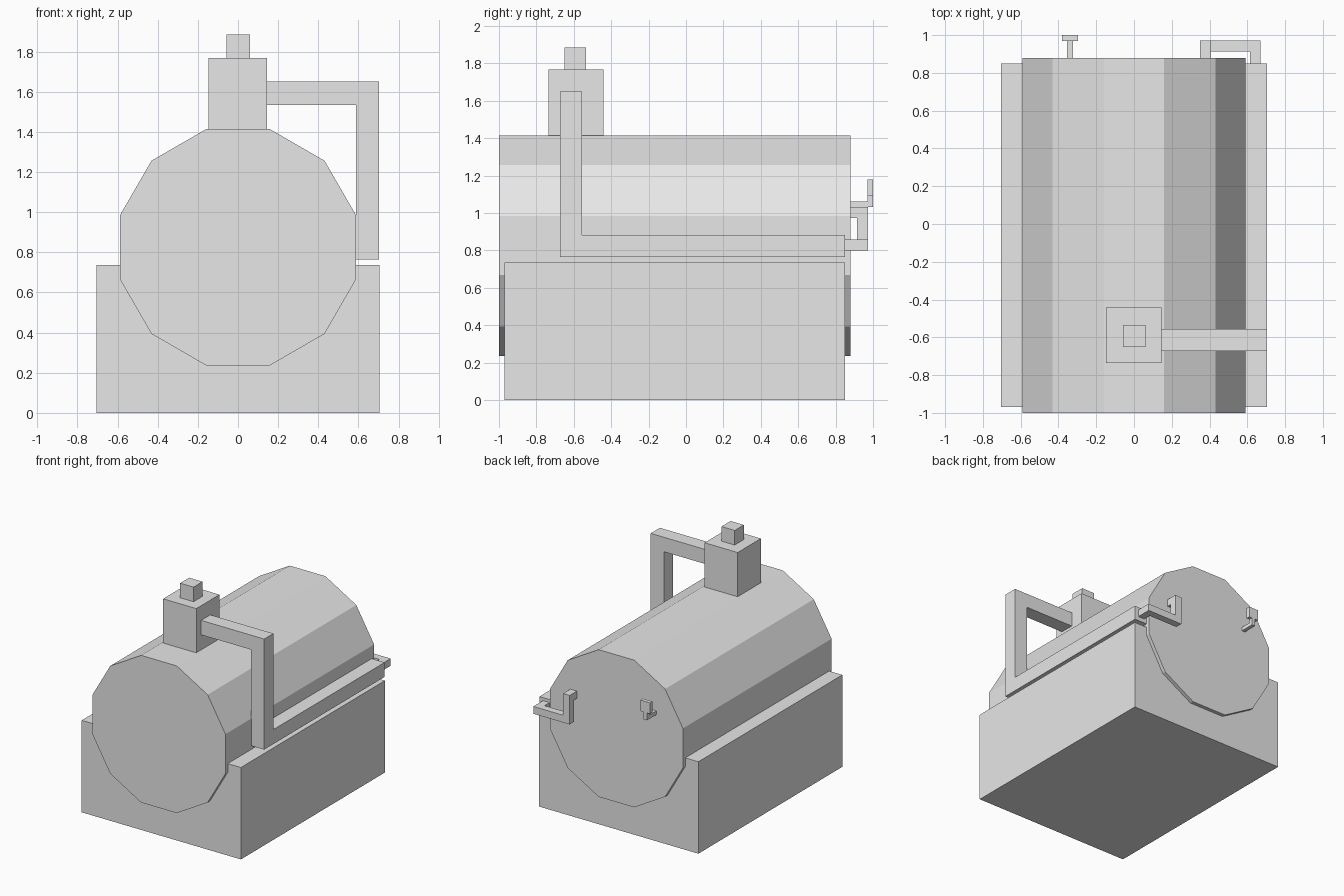
import bpy
import bmesh
import math
from mathutils import Matrix, Vector

if "Cube" in bpy.data.objects:
    bpy.data.objects.remove(bpy.data.objects["Cube"], do_unlink=True)

GREY = (0.8, 0.8, 0.8, 1)
metal = bpy.data.materials.new("grey_metal")
metal.use_nodes = True
metal.diffuse_color = GREY
for node in metal.node_tree.nodes:
    if node.type == "BSDF_PRINCIPLED":
        node.inputs["Base Color"].default_value = GREY


def finish(bm, name):
    """Turn a bmesh into a flat-shaded object."""
    bmesh.ops.recalc_face_normals(bm, faces=bm.faces)
    mesh = bpy.data.meshes.new(name)
    bm.to_mesh(mesh)
    bm.free()
    mesh.materials.append(metal)
    obj = bpy.data.objects.new(name, mesh)
    bpy.context.collection.objects.link(obj)
    return obj


def box(name, low, high):
    low, high = Vector(low), Vector(high)
    bm = bmesh.new()
    bmesh.ops.create_cube(bm, size=1)
    bmesh.ops.scale(bm, vec=high - low, verts=bm.verts)
    bmesh.ops.translate(bm, vec=(low + high) / 2, verts=bm.verts)
    return finish(bm, name)


def square_pipe(name, half, path):
    """Sweep a square section along an axis-aligned path with mitred corners."""
    path = [Vector(p) for p in path]
    dirs = [(b - a).normalized() for a, b in zip(path, path[1:])]
    axes = [a for a in Matrix.Identity(3) if abs(a.dot(dirs[0])) < 0.5]
    ring = [path[0] + half * (s * axes[0] + t * axes[1])
            for s, t in ((-1, -1), (1, -1), (1, 1), (-1, 1))]
    bm = bmesh.new()
    last = [bm.verts.new(p) for p in ring]
    bm.faces.new(last)
    for i, d in enumerate(dirs):
        end = path[i + 1]
        normal = d + dirs[i + 1] if i + 1 < len(dirs) else d
        ring = [p + d * ((end - p).dot(normal) / d.dot(normal)) for p in ring]
        new = [bm.verts.new(p) for p in ring]
        for k in range(4):
            j = (k + 1) % 4
            bm.faces.new((last[k], last[j], new[j], new[k]))
        last = new
    bm.faces.new(last)
    return finish(bm, name)


# Twelve-sided tank lying along y, with a flat side on top
SIDES, FLAT_RADIUS, CENTRE_Z = 12, 0.589, 0.825
radius = FLAT_RADIUS / math.cos(math.pi / SIDES)
bm = bmesh.new()
front = []
for i in range(SIDES):
    a = 2 * math.pi * (i + 0.5) / SIDES
    front.append(bm.verts.new((radius * math.cos(a), -1, CENTRE_Z + radius * math.sin(a))))
cap = bm.faces.new(front)
back = bmesh.ops.extrude_face_region(bm, geom=[cap], use_keep_orig=True)
bmesh.ops.translate(bm, vec=(0, 1.88, 0),
                    verts=[v for v in back["geom"] if isinstance(v, bmesh.types.BMVert)])
finish(bm, "tank")

# Cradle block and the valve tower on top
box("base_block", (-0.705, -0.97, 0), (0.705, 0.85, 0.736))
box("valve_tower", (-0.148, -0.735, 1.40), (0.145, -0.442, 1.768))
box("valve_cap", (-0.057, -0.65, 1.768), (0.061, -0.535, 1.885))

# Pipe from the tower down the left side to the back
square_pipe("main_pipe", 0.058, [
    (0.145, -0.615, 1.592), (0.645, -0.615, 1.592),
    (0.645, -0.615, 0.823), (0.645, 0.85, 0.823)])

# Thin pipe feeding back into the tank end
square_pipe("feed_pipe", 0.029, [
    (0.642, 0.85, 0.828), (0.642, 0.943, 0.828), (0.379, 0.943, 0.828),
    (0.379, 0.943, 1.002), (0.379, 0.88, 1.002)])

# Small tap on the back
square_pipe("tap_stem", 0.015, [
    (-0.339, 0.88, 1.046), (-0.339, 0.985, 1.046), (-0.339, 0.985, 1.09)])
box("tap_handle", (-0.382, 0.97, 1.09), (-0.296, 1.0, 1.178))
